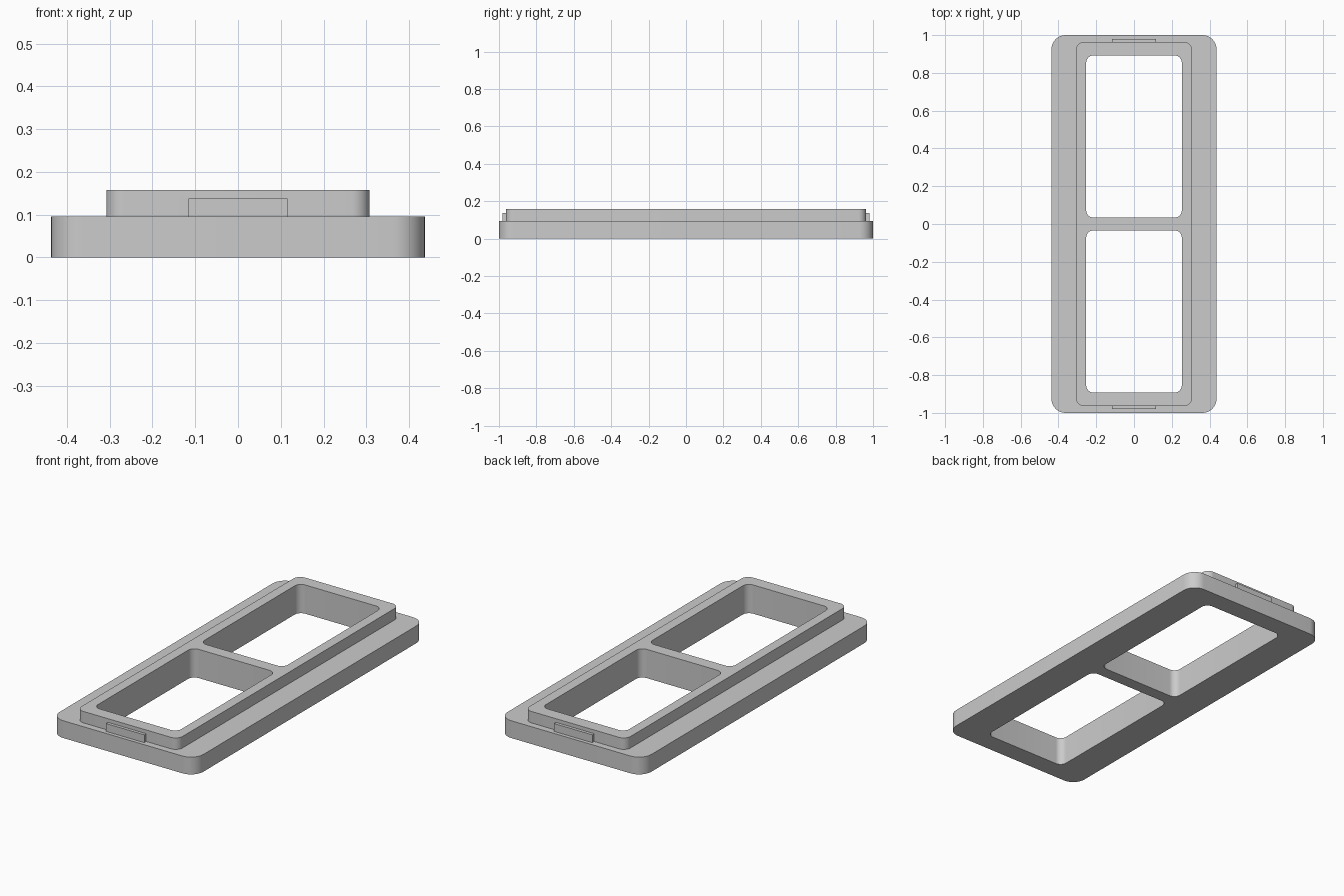
import bpy
import bmesh
from math import cos, sin, pi

cube = bpy.data.objects.get("Cube")
if cube:
    bpy.data.objects.remove(cube, do_unlink=True)

grey = bpy.data.materials.new("plain grey")
grey.use_nodes = True
colour = (0.6, 0.6, 0.6, 1)
grey.diffuse_color = colour
grey.node_tree.nodes["Principled BSDF"].inputs["Base Color"].default_value = colour


def rounded_block(name, half_x, y0, y1, z0, z1, radius, steps=10):
    """Upright prism with a rounded rectangular outline."""
    bm = bmesh.new()
    corners = [(half_x, y1), (-half_x, y1), (-half_x, y0), (half_x, y0)]
    signs = [(1, 1), (-1, 1), (-1, -1), (1, -1)]
    outline = []
    for i, ((x, y), (sx, sy)) in enumerate(zip(corners, signs)):
        if radius == 0:
            outline.append(bm.verts.new((x, y, z0)))
            continue
        for k in range(steps + 1):
            a = (i + k / steps) * pi / 2
            outline.append(bm.verts.new((x - sx * radius + radius * cos(a),
                                         y - sy * radius + radius * sin(a), z0)))
    base = bm.faces.new(outline)
    top = bmesh.ops.extrude_face_region(bm, geom=[base])["geom"]
    bmesh.ops.translate(bm, vec=(0, 0, z1 - z0),
                        verts=[v for v in top if isinstance(v, bmesh.types.BMVert)])
    bmesh.ops.recalc_face_normals(bm, faces=bm.faces[:])
    mesh = bpy.data.meshes.new(name)
    bm.to_mesh(mesh)
    bm.free()
    mesh.materials.append(grey)
    obj = bpy.data.objects.new(name, mesh)
    bpy.context.collection.objects.link(obj)
    return obj


def combine(target, tool, operation):
    """Apply a boolean and discard the tool."""
    tool.hide_render = True
    mod = target.modifiers.new(tool.name, "BOOLEAN")
    mod.operation = operation
    mod.solver = "EXACT"
    mod.object = tool
    bpy.context.view_layer.objects.active = target
    bpy.ops.object.modifier_apply(modifier=mod.name)
    bpy.data.objects.remove(tool, do_unlink=True)


# Wide base plate with the narrower raised rim
frame = rounded_block("window_frame", 0.437, -1, 1, 0, 0.095, 0.075)
rim = rounded_block("raised_rim", 0.308, -0.963, 0.963, 0.04, 0.158, 0.042)
combine(frame, rim, "UNION")

# Clip tab at each end of the rim
for side in (-1, 1):
    y0, y1 = sorted((side * 0.94, side * 0.98))
    tab = rounded_block("clip_tab", 0.116, y0, y1, 0.06, 0.138, 0)
    combine(frame, tab, "UNION")

# Two through openings separated by the crossbar
for side in (-1, 1):
    y0, y1 = sorted((side * 0.034, side * 0.892))
    opening = rounded_block("opening_cutter", 0.253, y0, y1, -0.1, 0.3, 0.038)
    combine(frame, opening, "DIFFERENCE")

bpy.ops.object.select_all(action="DESELECT")
frame.select_set(True)
bpy.context.view_layer.objects.active = frame
bpy.ops.object.shade_smooth_by_angle(angle=pi / 6)
